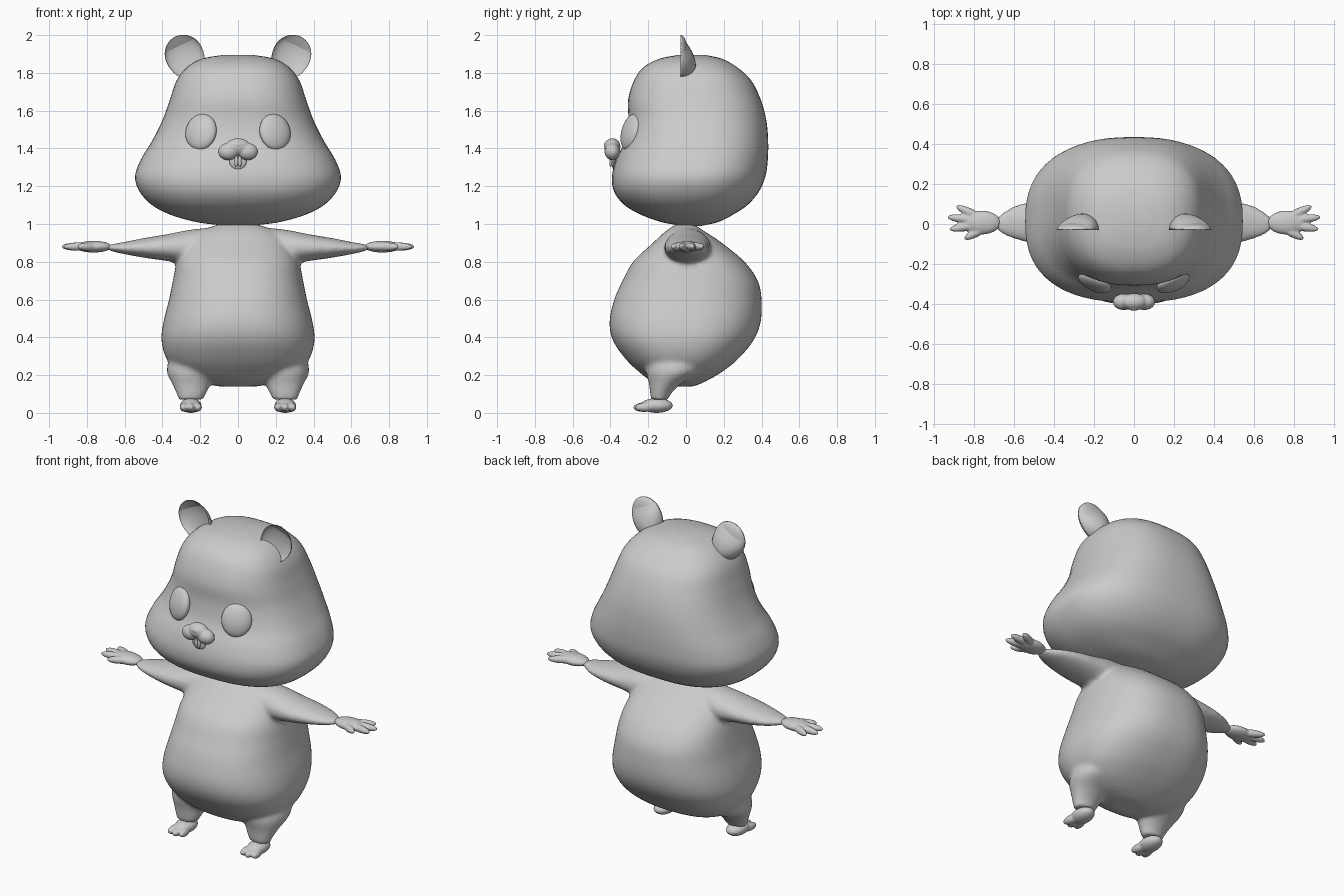
import bpy, bmesh, math
from mathutils import Vector, Matrix

if "Cube" in bpy.data.objects:
    bpy.data.objects.remove(bpy.data.objects["Cube"])

grey = bpy.data.materials.new("plain grey")
grey.diffuse_color = (0.6, 0.6, 0.6, 1)
grey.use_nodes = True
grey.node_tree.nodes["Principled BSDF"].inputs["Base Color"].default_value = grey.diffuse_color


def finish(bm, name, mirror=False, voxel=0, smooth=0):
    """Turn a bmesh into a smooth object, optionally fused and mirrored."""
    bmesh.ops.recalc_face_normals(bm, faces=bm.faces)
    for f in bm.faces:
        f.smooth = True
    me = bpy.data.meshes.new(name)
    bm.to_mesh(me)
    bm.free()
    me.materials.append(grey)
    ob = bpy.data.objects.new(name, me)
    bpy.context.collection.objects.link(ob)
    if voxel:
        m = ob.modifiers.new("fuse", 'REMESH')
        m.mode = 'VOXEL'
        m.voxel_size = voxel
        m.use_smooth_shade = True
    if smooth:
        m = ob.modifiers.new("soften", 'SMOOTH')
        m.factor = 0.5
        m.iterations = smooth
    if mirror:
        m = ob.modifiers.new("mirror", 'MIRROR')
        m.use_mirror_merge = False
    return ob


def spline(rows, steps=5):
    """Catmull-Rom interpolation through the rows."""
    out = []
    for i in range(len(rows) - 1):
        p0, p1, p2, p3 = (rows[max(i - 1, 0)], rows[i], rows[i + 1],
                          rows[min(i + 2, len(rows) - 1)])
        for k in range(steps):
            t = k / steps
            out.append([0.5 * (2 * b + (c - a) * t + (2 * a - 5 * b + 4 * c - d) * t * t
                               + (3 * b - a - 3 * c + d) * t ** 3)
                        for a, b, c, d in zip(p0, p1, p2, p3)])
    return out + [rows[-1]]


def loft(bm, rows, n=2.0, along_x=False, side=1, count=64):
    """Skin superellipse rings: row = position, u low, u high, v low, v high."""
    rings = []
    for t, u0, u1, v0, v1 in spline(rows):
        ring = []
        for k in range(count):
            a = 2 * math.pi * k / count
            c, s = math.cos(a), math.sin(a)
            u = (u0 + u1) / 2 + (u1 - u0) / 2 * math.copysign(abs(c) ** (2 / n), c)
            v = (v0 + v1) / 2 + (v1 - v0) / 2 * math.copysign(abs(s) ** (2 / n), s)
            x, y, z = (t, u, v) if along_x else (u, v, t)
            ring.append(bm.verts.new((x * side, y, z)))
        rings.append(ring)
    for a, b in zip(rings, rings[1:]):
        for k in range(count):
            j = (k + 1) % count
            bm.faces.new((a[k], a[j], b[j], b[k]))
    bm.faces.new(rings[0])
    bm.faces.new(rings[-1])


def ball(bm, centre, radii, rot=Matrix()):
    m = Matrix.Translation(centre) @ rot @ Matrix.Diagonal((*radii, 1))
    return bmesh.ops.create_uvsphere(bm, u_segments=32, v_segments=20,
                                     radius=1, matrix=m)["verts"]


def digit(bm, start, end, r):
    a, b = Vector(start), Vector(end)
    rot = (b - a).to_track_quat('Z', 'Y').to_matrix().to_4x4()
    ball(bm, (a + b) / 2, (r, r, (b - a).length / 2), rot)


def wide(rows):
    """Rows centred on x = 0: z, half width, front, back."""
    return [(z, -w, w, f, b) for z, w, f, b in rows]


# Head with broad cheeks
bm = bmesh.new()
loft(bm, wide([(0.99, .06, -.02, .08), (1.01, .22, -.13, .17), (1.05, .36, -.24, .25),
               (1.1, .455, -.325, .325), (1.17, .52, -.38, .385), (1.25, .545, -.392, .42),
               (1.34, .515, -.37, .433), (1.44, .455, -.325, .435), (1.55, .40, -.306, .425),
               (1.66, .36, -.306, .395), (1.76, .325, -.275, .345), (1.83, .27, -.225, .27),
               (1.875, .19, -.14, .19), (1.895, .08, -.04, .10)]), n=2.5)
finish(bm, "head")

# Body fused with arms and legs
bm = bmesh.new()
loft(bm, wide([(.14, .10, -.12, .04), (.165, .22, -.18, .10), (.21, .31, -.24, .18),
               (.28, .375, -.315, .27), (.38, .405, -.385, .355), (.48, .395, -.405, .395),
               (.6, .365, -.38, .40), (.7, .345, -.335, .38), (.8, .322, -.28, .31),
               (.9, .27, -.175, .19), (.96, .2, -.11, .10), (1.0, .1, -.05, .04)]), n=2.4)
for s in (1, -1):
    loft(bm, [(.1, -.08, .09, .84, .985), (.25, -.11, .13, .79, .97),
              (.38, -.115, .125, .805, .945), (.5, -.10, .115, .822, .925),
              (.6, -.075, .09, .84, .905), (.66, -.05, .055, .853, .895),
              (.695, -.025, .03, .865, .885)], along_x=True, side=s)
    loft(bm, [(.07, .185, .315, -.185, -.095), (.1, .17, .325, -.19, -.08),
              (.15, .145, .347, -.195, -.03), (.22, .11, .377, -.21, .08),
              (.3, .12, .36, -.2, .1)], side=s)
finish(bm, "body", voxel=.012, smooth=8)

# Hands with four fingers
bm = bmesh.new()
ball(bm, (.765, .007, .88), (.097, .06, .031))
for a, b in [((.75, .02), (.89, .09)), ((.76, .015), (.935, .035)),
             ((.76, 0), (.925, -.027)), ((.73, -.01), (.85, -.075))]:
    digit(bm, (*a, .88), (*b, .88), .022)
finish(bm, "hand", mirror=True, voxel=.006, smooth=2)

# Feet with three toes
bm = bmesh.new()
ball(bm, (.25, -.155, .039), (.057, .085, .039))
for dx in (-.038, 0, .038):
    digit(bm, (.25 + dx * .6, -.16, .033), (.25 + dx * 1.1, -.28 + abs(dx) * .3, .028), .025)
finish(bm, "foot", mirror=True, voxel=.006, smooth=2)

# Ears: a ball whose front half is pushed in to form a cup
bm = bmesh.new()
for v in ball(bm, (0, 0, 0), (1, 1, 1)):
    x, y, z = v.co
    y = y * (.75 - .6 * z) if y > 0 else -y * .45
    if z < 0:
        z *= 1.25
    v.co = (x * .102, y * .09, z * .108)
bm.transform(Matrix.Translation((.285, -.03, 1.895)) @ Matrix.Rotation(.45, 4, 'Y'))
finish(bm, "ear", mirror=True)

# Eyes following the slope of the face
bm = bmesh.new()
ball(bm, (.196, -.293, 1.487), (.088, .038, .098),
     Matrix.Rotation(.42, 4, 'Z') @ Matrix.Rotation(-.25, 4, 'X'))
finish(bm, "eye", mirror=True)

# Muzzle: two lower lobes and a top lobe
bm = bmesh.new()
ball(bm, (0, -.39, 1.408), (.066, .043, .046))
for s in (1, -1):
    ball(bm, (s * .052, -.39, 1.383), (.054, .041, .045))
finish(bm, "muzzle", voxel=.005, smooth=5)

# Small nose tip
bm = bmesh.new()
ball(bm, (0, -.418, 1.418), (.03, .016, .02))
finish(bm, "nose")

# Mouth lip and two front teeth
bm = bmesh.new()
ball(bm, (0, -.382, 1.334), (.046, .012, .045))
finish(bm, "mouth")
bm = bmesh.new()
for s in (1, -1):
    ball(bm, (s * .0095, -.398, 1.332), (.01, .008, .03))
finish(bm, "teeth")
